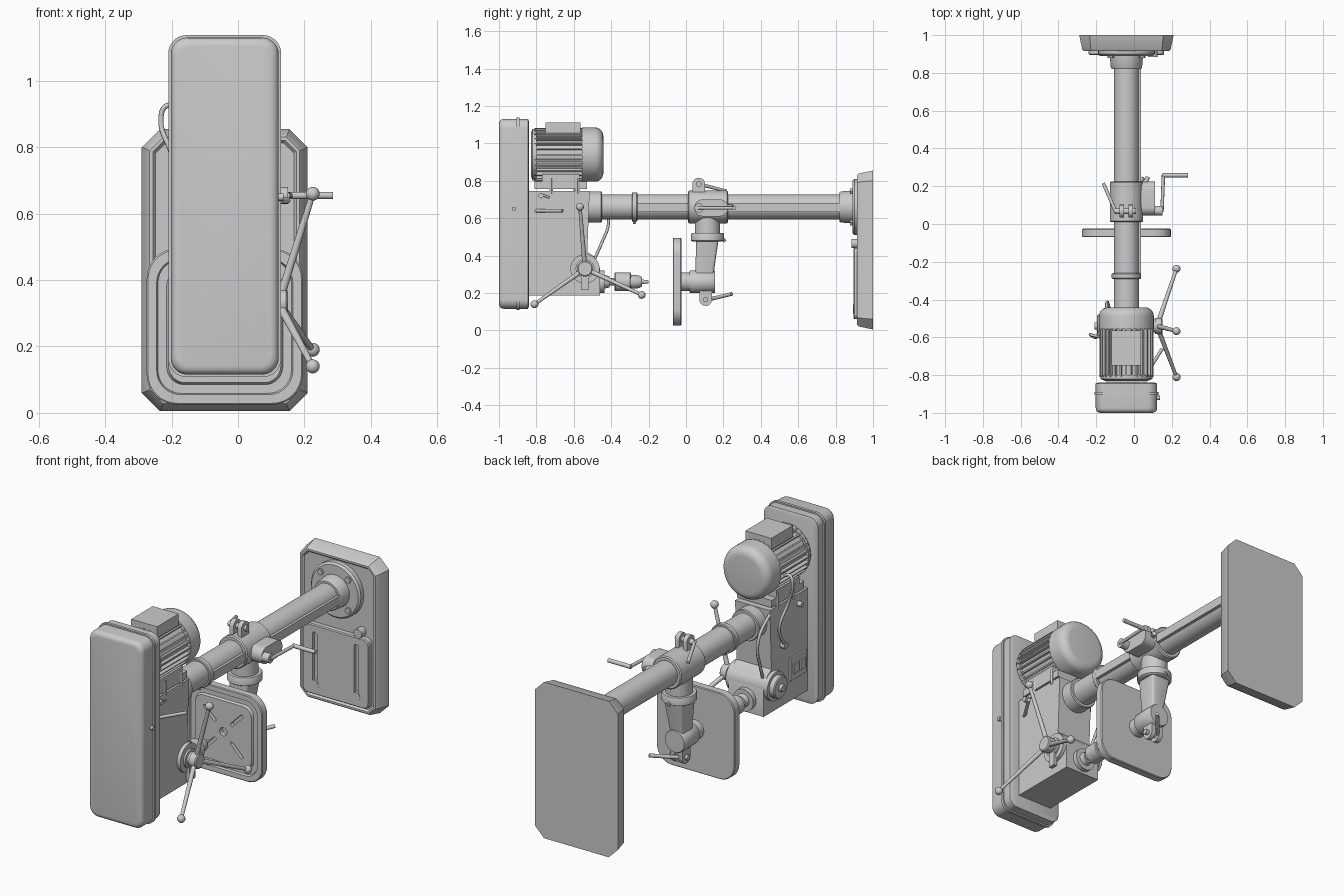
import bpy, bmesh
from math import sin, cos, pi, radians
from mathutils import Vector as V

if "Cube" in bpy.data.objects:
    bpy.data.objects.remove(bpy.data.objects["Cube"])

C = -0.04  # x of the machine's centre plane


def make(name, verts, faces):
    bm = bmesh.new()
    vs = [bm.verts.new(v) for v in verts]
    for f in faces:
        bm.faces.new([vs[i] for i in f])
    bmesh.ops.recalc_face_normals(bm, faces=bm.faces)
    me = bpy.data.meshes.new(name)
    bm.to_mesh(me)
    bm.free()
    ob = bpy.data.objects.new(name, me)
    bpy.context.collection.objects.link(ob)
    return ob


def skin(name, rings):
    """Join equal rings of points into a closed solid."""
    n, m = len(rings[0]), len(rings)
    faces = [(k*n+i, k*n+(i+1) % n, (k+1)*n+(i+1) % n, (k+1)*n+i) for k in range(m-1) for i in range(n)]
    faces += [tuple(range(n)), tuple(range((m-1)*n, m*n))]
    return make(name, [p for r in rings for p in r], faces)


def rrect(w, h, r, seg):
    pts = []
    for q, (sx, sy) in enumerate([(1, 1), (-1, 1), (-1, -1), (1, -1)]):
        for k in range(seg+1):
            a = (q + k/seg)*pi/2
            pts.append((sx*(w/2-r)+r*cos(a), sy*(h/2-r)+r*sin(a)))
    return pts


def plate(name, cx, cz, w, h, r, seg, prof, rot=0):
    """Rounded rectangle in xz, stepped along y by (y, inset) pairs."""
    ob = skin(name, [[(u, y, v) for u, v in rrect(w-2*i, h-2*i, max(r-i*.6, .004), seg)] for y, i in prof])
    ob.location = (cx, 0, cz)
    ob.rotation_euler.y = rot
    return ob


def prism(name, pts, x0, x1):
    return skin(name, [[(x, y, z) for y, z in pts] for x in (x0, x1)])


def box(name, lo, hi):
    return prism(name, [(lo[1], lo[2]), (hi[1], lo[2]), (hi[1], hi[2]), (lo[1], hi[2])], lo[0], hi[0])


def lathe(name, origin, axis, prof, n=32):
    q = V(axis).to_track_quat('Z', 'Y')
    return skin(name, [[V(origin) + q @ V((r*cos(2*pi*i/n), r*sin(2*pi*i/n), t)) for i in range(n)] for t, r in prof])


def rod(name, a, b, r, n=16, r2=None):
    d = V(b)-V(a)
    return lathe(name, a, d, [(0, r), (d.length, r2 or r)], n)


def ball(name, p, r):
    return lathe(name, p, (0, 0, 1), [(-r*cos(pi*k/10), max(r*sin(pi*k/10), .0005)) for k in range(11)], 20)


def cut(ob, cutters):
    for c in cutters:
        m = ob.modifiers.new("cut", 'BOOLEAN')
        m.object, m.operation, m.solver = c, 'DIFFERENCE', 'EXACT'
        c.hide_render = True
        c.hide_set(True)
        bpy.context.view_layer.objects.active = ob
        bpy.ops.object.modifier_apply(modifier=m.name)
        bpy.data.objects.remove(c)


def cable(name, pts, r):
    cu = bpy.data.curves.new(name, 'CURVE')
    cu.dimensions, cu.bevel_depth, cu.bevel_resolution, cu.resolution_u = '3D', r, 2, 8
    s = cu.splines.new('BEZIER')
    s.bezier_points.add(len(pts)-1)
    for b, p in zip(s.bezier_points, pts):
        b.co = p
        b.handle_left_type = b.handle_right_type = 'AUTO'
    ob = bpy.data.objects.new(name, cu)
    bpy.context.collection.objects.link(ob)


# Base with slotted pad and column flange
plate("base", C, .43, .5, .85, .055, 1, [(1, 0), (.925, .016), (.915, .024), (.915, .034), (.925, .042)])
pad = plate("base_pad", C, .25, .40, .38, .03, 4, [(.93, 0), (.9, 0), (.895, .005)])
cut(pad, [plate("slot_cutter", C+s*.125, .25, .028, .3, .014, 6, [(.85, 0), (.912, 0)]) for s in (-1, 1)])
for s in (-1, 1):
    lathe("slot_end", (C+s*.125, .925, .115), (0, -1, 0), [(0, .024), (.032, .024)], 20)
rod("base_ear", (C+.14, .925, .465), (C+.14, .885, .465), .025)
lathe("column_flange", (C, .93, .66), (0, -1, 0), [(0, .15), (.03, .15), (.04, .14), (.04, .088), (.1, .083), (.11, .078)], 40)
for k in range(4):
    a = pi/4 + k*pi/2
    rod("flange_bolt", (C+.118*cos(a), .9, .66+.118*sin(a)), (C+.118*cos(a), .878, .66+.118*sin(a)), .017, 6)

# Column, rack and stop collar
rod("column", (C, -.6, .66), (C, .9, .66), .067, 40)
box("rack", (C+.05, -.26, .632), (C+.078, .83, .68))
lathe("rack_collar", (C, -.29, .66), (0, 1, 0), [(0, .074), (.004, .078), (.026, .078), (.03, .074)], 40)
rod("collar_screw", (C, -.275, .6), (C, -.275, .568), .009, 8)

# Table carriage with ears, levers and crank
lathe("carriage", (C, .01, .66), (0, 1, 0), [(0, .082), (.006, .088), (.209, .088), (.215, .082)], 40)
gear = [(.135+u, .655+v) for u, v in rrect(.18, .09, .044, 8)]
prism("gear_housing", gear, C+.04, .11)
rod("crank_hub", (.1, .07, .655), (.15, .07, .655), .025)
rod("crank_arm", (.148, .065, .655), (.156, .262, .655), .009)
rod("crank_handle", (.15, .258, .655), (.286, .258, .655), .011)
rod("gear_screw", (.05, .2, .66), (.075, .25, .66), .012)
for s in (-1, 1):
    prism("clamp_ear", [(.068+.034*cos(a*pi/8), .782+.034*sin(a*pi/8)) for a in range(9)] + [(.034, .71), (.102, .71)],
          *sorted((C+s*.012, C+s*.036)))
rod("clamp_bolt", (C-.06, .068, .782), (C+.05, .068, .782), .015)
rod("clamp_lever", (C-.055, .06, .785), (-.162, .215, .745), .009)
lathe("swivel_post", (C, .115, .62), (0, 0, -1), [(0, .068), (.1, .068), (.1, .085), (.105, .088), (.14, .088), (.145, .08)], 36)
arm = skin("table_arm", [[(C+u, y+v, z) for u, v in rrect(w, d, .015, 3)]
                         for z, y, w, d in ((.49, .115, .12, .12), (.32, .1, .08, .1), (.25, .095, .08, .09))])
lathe("tilt_barrel", (C, -.03, .26), (0, 1, 0), [(0, .05), (.05, .05), (.05, .058), (.055, .061), (.18, .061), (.185, .058)], 36)
for s in (-1, 1):
    prism("tilt_ear", [(.105+.034*cos(a*pi/8), .165+.034*sin(a*pi/8)) for a in range(8, 17)] + [(.139, .24), (.071, .24)],
          *sorted((C+s*.012, C+s*.036)))
rod("tilt_bolt", (C-.05, .105, .165), (C+.055, .105, .165), .014)
rod("tilt_lever", (C-.045, .09, .158), (.05, .245, .195), .01)
rod("swivel_screw", (C, .19, .5), (C, .21, .475), .008, 8)

# Slotted work table
table = plate("work_table", C, .26, .47, .47, .09, 8,
              [(-.025, .004), (-.029, 0), (-.066, 0), (-.07, .004), (-.07, .03), (-.058, .034), (-.058, .06), (-.07, .066)])
slots = [plate("slot_cutter", C+.115*cos(a), .26+.115*sin(a), .1, .018, .009, 5, [(-.1, 0), (-.045, 0)], -a)
         for a in (pi/4+k*pi/2 for k in range(4))]
slots.append(rod("hole_cutter", (C, -.1, .26), (C, -.045, .26), .022, 24))
cut(table, slots)

# Head casting and spindle
prism("head", [(-.85, .187), (-.46, .187), (-.46, .33), (-.49, .395), (-.528, .42), (-.515, .745), (-.85, .745)], C-.105, C+.105)
lathe("head_collar", (C, -.53, .66), (0, 1, 0), [(0, .084), (.075, .084), (.08, .08)], 40)
rod("pinion_housing", (C-.125, -.54, .33), (C+.125, -.54, .33), .078, 36)
lathe("spring_cap", (C-.12, -.54, .33), (-1, 0, 0), [(0, .06), (.03, .06), (.035, .055), (.035, .02), (.05, .018)], 32)
lathe("spindle_chuck", (C, -.47, .26), (0, 1, 0),
      [(0, .06), (.035, .06), (.035, .036), (.06, .03), (.06, .02), (.088, .02), (.088, .045), (.093, .05), (.17, .05),
       (.175, .046), (.175, .037), (.22, .034), (.235, .024), (.235, .012), (.27, .008)], 32)
box("depth_scale", (C+.12, -.56, .215), (C+.14, -.52, .33))

# Feed hub with three ball-ended spokes
lathe("feed_hub", (.06, -.54, .33), (1, 0, 0), [(0, .05), (.035, .05), (.035, .035), (.05, .035), (.05, .042), (.085, .042), (.09, .036)], 32)
for y, z in ((-.567, .66), (-.81, .14), (-.237, .19)):
    rod("feed_spoke", (.122, -.54, .33), (.225, y, z), .013, 16, .009)
    ball("feed_knob", (.225, y, z), .021)

# Side controls, switch and belt tension rod
rod("tension_lever", (.055, -.81, .64), (.15, -.66, .64), .009)
rod("side_knob", (.06, -.775, .72), (.085, -.775, .72), .014)
rod("side_pin", (.075, -.77, .725), (.075, -.73, .71), .006)
box("switch_plate", (C-.115, -.82, .3), (C-.09, -.68, .42))
for y in (-.8, -.745):
    box("switch_button", (C-.123, y, .335), (C-.11, y+.045, .385))
rod("side_bolt", (C-.13, -.76, .69), (C-.09, -.76, .69), .014)
rod("cable_gland", (C-.13, -.62, .52), (C-.09, -.62, .52), .018)

# Motor, fins, terminal box and mount
lathe("motor_body", (C, -.83, .94), (0, 1, 0), [(0, .115), (.01, .138), (.03, .138), (.03, .124), (.3, .124)], 40)
lathe("motor_fan_cover", (C, -.555, .94), (0, 1, 0),
      [(0, .145)] + [(.068+.045*sin(k*pi/12), .1+.045*cos(k*pi/12)) for k in range(7)], 40)
for k in range(28):
    a = 2*pi*k/28
    fin = box("motor_fin", (.115, -.81, -.004), (.143, -.55, .004))
    fin.location = (C, 0, .94)
    fin.rotation_euler.y = a
box("terminal_box", (C-.078, -.75, 1.05), (C+.078, -.565, 1.112))
box("motor_plate", (C-.105, -.81, .755), (C+.105, -.53, .795))
for s in (-1, 1):
    box("motor_foot", (C+s*.075-.03, -.77, .79), (C+s*.075+.03, -.57, .835))
    for y in (-.72, -.58):
        rod("mount_bolt", (C+s*.1, y, .73), (C+s*.1, y, .815), .011, 6)

# Cables
cable("motor_cable", [(-.17, -.6, .91), (-.215, -.59, .925), (-.232, -.585, .88), (-.2, -.6, .78), (-.17, -.56, .64), (-.16, -.62, .52)], .008)
cable("lamp_cable", [(-.14, -.52, .72), (-.145, -.43, .65), (-.14, -.415, .57), (-.13, -.45, .47), (-.12, -.49, .38)], .008)

# Belt cover with seam rim
plate("belt_cover", C, .623, .325, 1.015, .05, 8,
      [(-.84, .012), (-.845, 0), (-.975, 0)] + [(-.975-.025*sin(k*pi/8), .025*(1-cos(k*pi/8))) for k in range(1, 5)])
plate("cover_rim", C, .623, .34, 1.03, .055, 8, [(-.89, 0), (-.905, 0)])
rod("cover_knob", (.11, -.92, .65), (.137, -.92, .65), .011)

# Smooth shading that keeps sharp edges
bpy.ops.object.select_all(action='DESELECT')
meshes = [o for o in bpy.context.scene.objects if o.type == 'MESH']
for o in meshes:
    o.select_set(True)
bpy.context.view_layer.objects.active = meshes[0]
bpy.ops.object.shade_smooth_by_angle(angle=radians(32))
